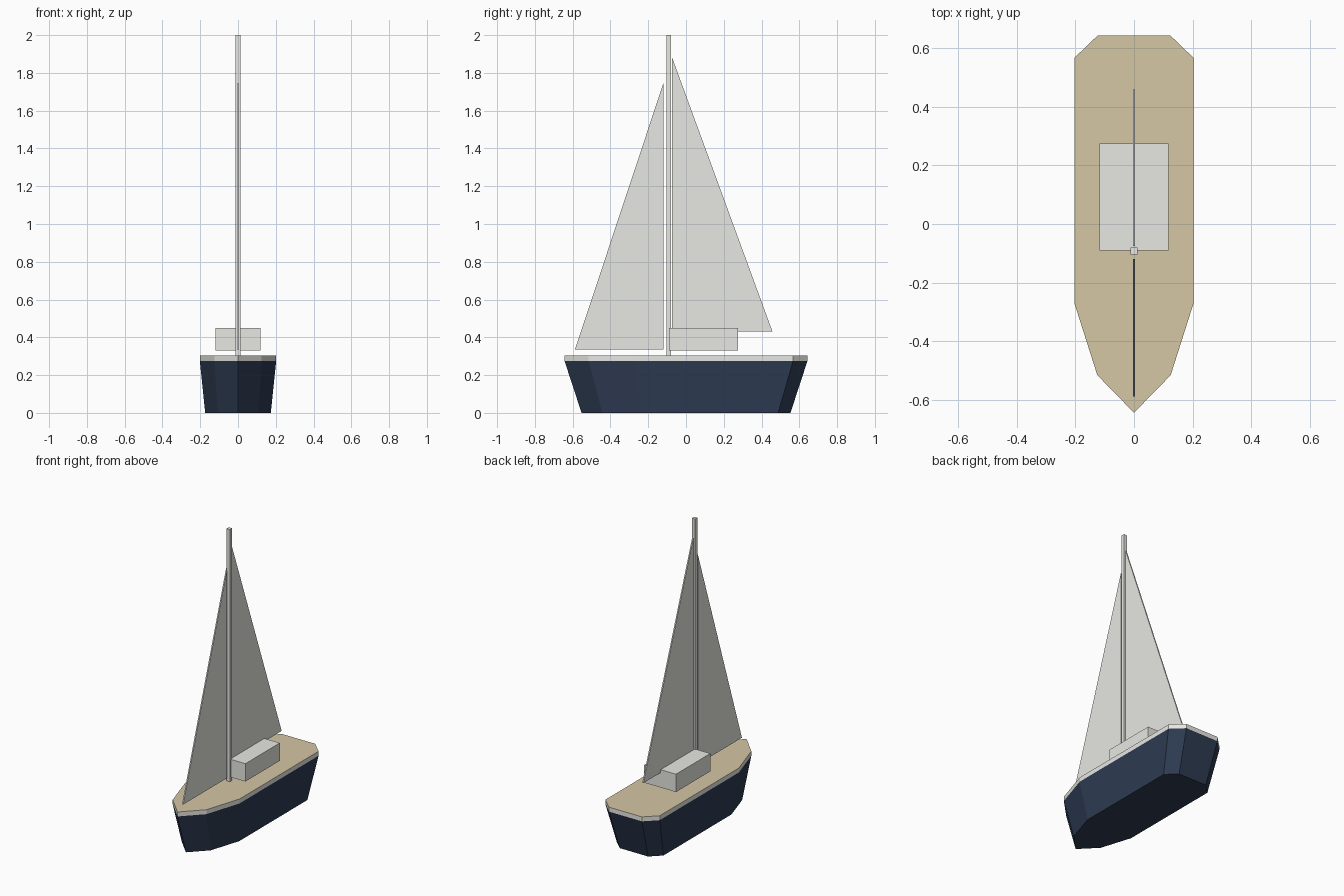
import bpy
import bmesh

cube = bpy.data.objects.get("Cube")
if cube:
    bpy.data.objects.remove(cube, do_unlink=True)


def material(name, rgb):
    m = bpy.data.materials.new(name)
    m.use_nodes = True
    m.diffuse_color = (*rgb, 1)
    m.node_tree.nodes["Principled BSDF"].inputs["Base Color"].default_value = (*rgb, 1)
    return m


navy = material("navy hull paint", (0.027, 0.044, 0.085))
white = material("off white", (0.8, 0.8, 0.76))
tan = material("tan decking", (0.66, 0.57, 0.37))


def loft(name, lower, upper, mats, top_index=0):
    """Close a solid between two matching loops of points."""
    bm = bmesh.new()
    a = [bm.verts.new(p) for p in lower]
    b = [bm.verts.new(p) for p in upper]
    n = len(a)
    bm.faces.new(a)
    bm.faces.new(b).material_index = top_index
    for i in range(n):
        j = (i + 1) % n
        bm.faces.new((a[i], a[j], b[j], b[i]))
    bmesh.ops.recalc_face_normals(bm, faces=bm.faces)
    mesh = bpy.data.meshes.new(name)
    bm.to_mesh(mesh)
    bm.free()
    for m in mats:
        mesh.materials.append(m)
    ob = bpy.data.objects.new(name, mesh)
    bpy.context.collection.objects.link(ob)
    return ob


def box(name, x, y0, y1, z0, z1, mat):
    """Box centred on x = 0 with half width x."""
    rect = [(-x, y0), (x, y0), (x, y1), (-x, y1)]
    return loft(name, [(*p, z0) for p in rect], [(*p, z1) for p in rect], [mat])


def sail(name, luff, clew, foot, head, half=0.004):
    """Thin triangular sail standing on the centreline."""
    tri = [(luff, foot), (clew, foot), (luff, head)]
    return loft(name, [(-half, *p) for p in tri], [(half, *p) for p in tri], [white])


# Plan outline: one side from bow to stern, mirrored
side = [(0.125, -0.515), (0.202, -0.273), (0.202, 0.567), (0.123, 0.643)]
outline = [(0, -0.643)] + side + [(-x, y) for x, y in reversed(side)]


def ring(scale, z):
    return [(x * scale, y * scale, z) for x, y in outline]


# Tapered hull, with a straight-sided deck slab on top
SHEER, DECK = 0.275, 0.305
loft("hull", ring(0.86, 0), ring(1, SHEER), [navy])
loft("deck", ring(1, SHEER), ring(1, DECK), [white, tan], top_index=1)

# Cabin, mast and sails
box("cabin", 0.118, -0.09, 0.275, 0.33, 0.45, white)
box("mast", 0.012, -0.104, -0.08, DECK, 2, white)
sail("mainsail", -0.075, 0.458, 0.43, 1.885)
sail("foresail", -0.12, -0.588, 0.335, 1.745)
